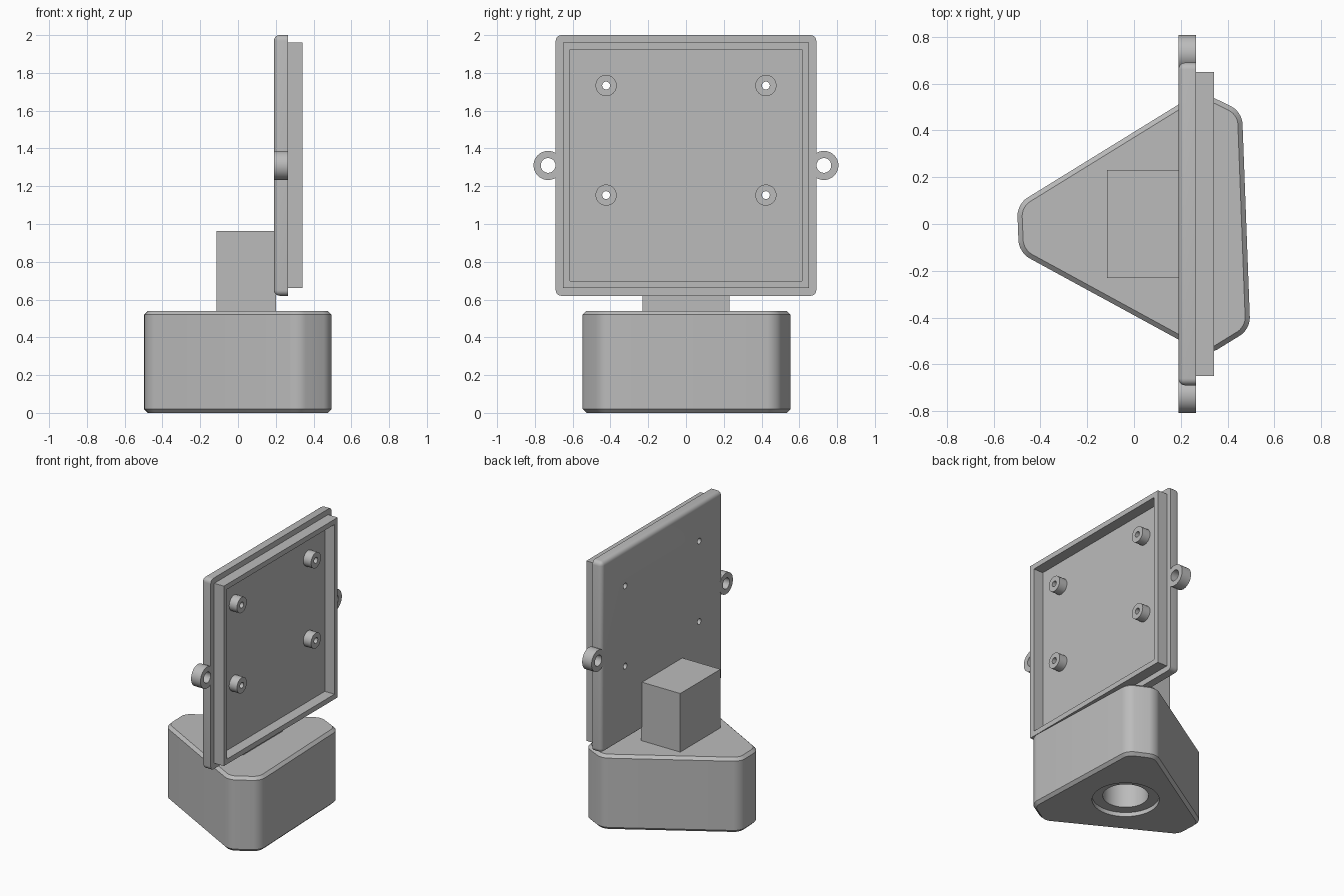
import bpy, bmesh, math
from mathutils import Matrix, Vector

if "Cube" in bpy.data.objects:
    bpy.data.objects.remove(bpy.data.objects["Cube"])

grey = bpy.data.materials.new("plain grey")
grey.diffuse_color = (0.5, 0.5, 0.5, 1)
grey.use_nodes = True
grey.node_tree.nodes["Principled BSDF"].inputs["Base Color"].default_value = grey.diffuse_color


def finish(bm, name):
    bmesh.ops.recalc_face_normals(bm, faces=bm.faces)
    me = bpy.data.meshes.new(name)
    bm.to_mesh(me)
    bm.free()
    ob = bpy.data.objects.new(name, me)
    bpy.context.collection.objects.link(ob)
    me.materials.append(grey)
    return ob


def box(name, lo, hi):
    bm = bmesh.new()
    size = [h - l for l, h in zip(lo, hi)]
    mid = [(h + l) / 2 for l, h in zip(lo, hi)]
    bmesh.ops.create_cube(bm, size=1, matrix=Matrix.Translation(mid) @ Matrix.Diagonal((*size, 1)))
    return finish(bm, name)


def cylinder(name, start, length, r, axis, sides=48):
    bm = bmesh.new()
    turn = Matrix.Rotation(math.pi / 2, 4, 'Y') if axis == 'X' else Matrix.Identity(4)
    m = Matrix.Translation(start) @ turn @ Matrix.Translation((0, 0, length / 2))
    bmesh.ops.create_cone(bm, cap_ends=True, segments=sides, radius1=r, radius2=r,
                          depth=length, matrix=m)
    return finish(bm, name)


def combine(target, tool, op):
    mod = target.modifiers.new(op, 'BOOLEAN')
    mod.operation, mod.object, mod.solver = op, tool, 'EXACT'
    bpy.context.view_layer.objects.active = target
    bpy.ops.object.modifier_apply(modifier=mod.name)
    bpy.data.objects.remove(tool)


def smooth(ob):
    bpy.ops.object.select_all(action='DESELECT')
    ob.select_set(True)
    bpy.context.view_layer.objects.active = ob
    bpy.ops.object.shade_smooth_by_angle(angle=math.radians(30))


# base: clipped triangle with rounded corners and chamfered rims
H = 0.54
outline = [(-0.50, 0.085), (0.283, 0.568), (0.462, 0.48),
           (0.497, -0.45), (0.315, -0.562), (-0.492, -0.122)]
bm = bmesh.new()
bm.faces.new([bm.verts.new((x, y, 0)) for x, y in outline])
bmesh.ops.bevel(bm, geom=bm.verts[:], offset=0.05, segments=6, profile=0.5, affect='VERTICES')
ext = bmesh.ops.extrude_face_region(bm, geom=bm.faces[:])
bmesh.ops.translate(bm, vec=(0, 0, H),
                    verts=[g for g in ext["geom"] if isinstance(g, bmesh.types.BMVert)])
rims = [e for e in bm.edges if abs(e.verts[0].co.z - e.verts[1].co.z) < 1e-4]
bmesh.ops.bevel(bm, geom=rims, offset=0.02, segments=1, affect='EDGES')
base = finish(bm, "base")

# shallow recess and socket in the underside
combine(base, cylinder("recess", (0.08, 0.01, -0.1), 0.13, 0.22, 'Z', 64), 'DIFFERENCE')
combine(base, cylinder("socket", (0.08, 0.01, -0.1), 0.55, 0.15, 'Z', 64), 'DIFFERENCE')
smooth(base)

# neck block joining base and panel
box("neck", (-0.115, -0.23, H - 0.01), (0.20, 0.23, 0.963))

# panel: rounded everywhere except around its open face
X0, X1 = 0.19, 0.265
panel = box("panel", (X0, -0.69, 0.62), (X1, 0.69, 2.0))
bm = bmesh.new()
bm.from_mesh(panel.data)
edges = [e for e in bm.edges if min(v.co.x for v in e.verts) < X0 + 0.01]
bmesh.ops.bevel(bm, geom=edges, offset=0.03, segments=5, profile=0.5, affect='EDGES')
bm.to_mesh(panel.data)
bm.free()

# side lugs
for s in (-1, 1):
    combine(panel, cylinder("lug", (X0, s * 0.73, 1.31), X1 - X0, 0.077, 'X'), 'UNION')
for s in (-1, 1):
    combine(panel, cylinder("lug_hole", (0.1, s * 0.73, 1.31), 0.3, 0.039, 'X'), 'DIFFERENCE')

# raised rim around the panel
rim = box("rim", (X1 - 0.01, -0.65, 0.66), (0.342, 0.65, 1.96))
combine(rim, box("rim_opening", (0.2, -0.613, 0.697), (0.5, 0.613, 1.923)), 'DIFFERENCE')

# drilled standoffs
for s in (-1, 1):
    for z, level in ((1.153, "lower"), (1.733, "upper")):
        post = cylinder(f"{level}_standoff", (X1 - 0.01, s * 0.423, z), 0.072, 0.056, 'X', 32)
        for part in (post, panel):
            combine(part, cylinder("screw_hole", (0.1, s * 0.423, z), 0.4, 0.021, 'X', 16),
                    'DIFFERENCE')
        smooth(post)
smooth(panel)
